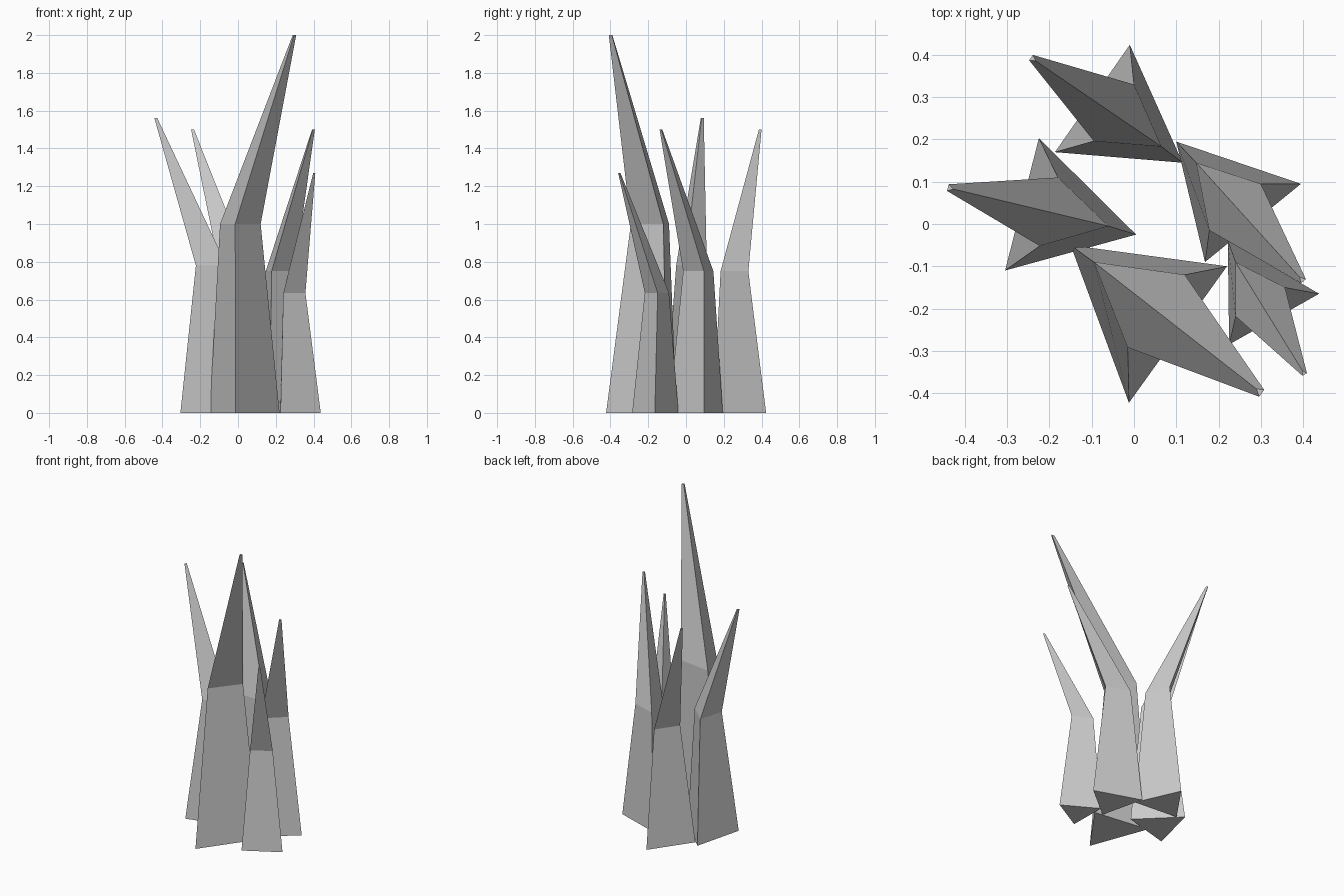
import bpy, bmesh
from mathutils import Vector

if "Cube" in bpy.data.objects:
    bpy.data.objects.remove(bpy.data.objects["Cube"])

# Each blade: height, base triangle, bend triangle at half height, tip centre
BLADES = {
    "front_blade": (2.0, [(-.15, -.05), (.22, -.10), (-.012, -.423)],
                    [(-.095, -.09), (.12, -.12), (-.015, -.292)], (.298, -.397)),
    "left_blade": (1.56, [(-.225, .203), (-.305, -.11), (.005, -.025)],
                   [(-.18, .11), (-.223, -.052), (-.06, -.005)], (-.436, .085)),
    "back_blade": (1.5, [(-.01, .424), (-.187, .17), (.115, .145)],
                   [(0, .33), (-.095, .196), (.065, .183)], (-.24, .391)),
    "right_blade": (1.5, [(.395, .095), (.10, .195), (.168, -.09)],
                    [(.30, .095), (.147, .145), (.178, -.015)], (.398, -.132)),
    "small_blade": (1.27, [(.438, -.165), (.222, -.04), (.225, -.285)],
                    [(.357, -.15), (.24, -.09), (.24, -.218)], (.402, -.353)),
}


def make_blade(name, height, base, bend, tip):
    # The tip is a tiny copy of the base triangle
    centre = sum((Vector(p) for p in base), Vector((0, 0))) / 3
    top = [Vector(tip) + (Vector(p) - centre) * 0.05 for p in base]
    bm = bmesh.new()
    rings = [[bm.verts.new((p[0], p[1], z)) for p in ring]
             for ring, z in ((base, 0), (bend, height / 2), (top, height))]
    # Side walls, then the two end caps
    for low, high in zip(rings, rings[1:]):
        for i in range(3):
            j = (i + 1) % 3
            bm.faces.new((low[i], low[j], high[j], high[i]))
    bm.faces.new(rings[0])
    bm.faces.new(rings[-1])
    bmesh.ops.recalc_face_normals(bm, faces=bm.faces)
    mesh = bpy.data.meshes.new(name)
    bm.to_mesh(mesh)
    bm.free()
    bpy.context.collection.objects.link(bpy.data.objects.new(name, mesh))


for blade_name, spec in BLADES.items():
    make_blade(blade_name, *spec)
